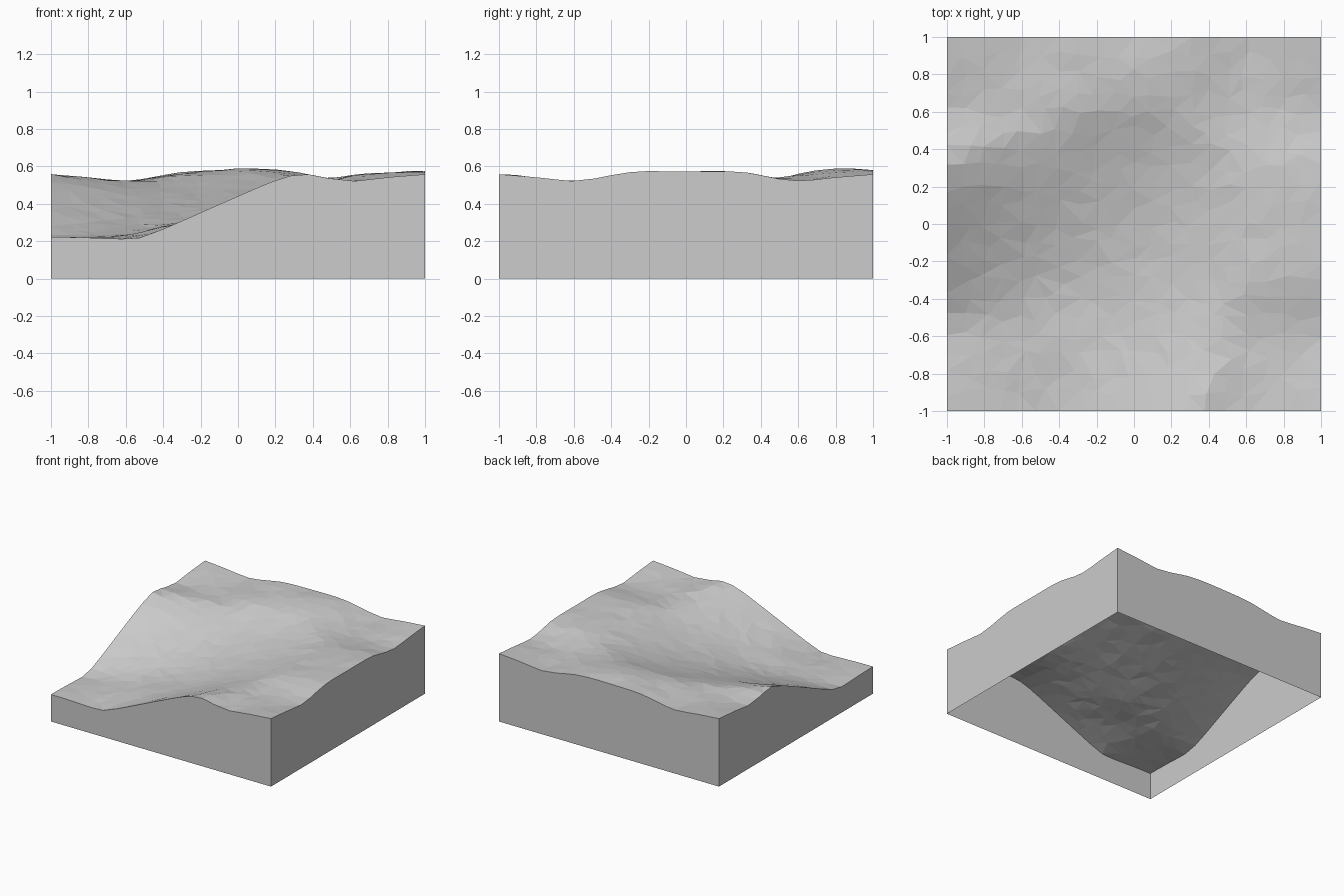
import bpy
import bmesh
import math
import random

random.seed(4)
cube = bpy.data.objects.get("Cube")
if cube:
    bpy.data.objects.remove(cube, do_unlink=True)

stone = bpy.data.materials.new("grey_stone")
stone.use_nodes = True
colour = (0.604, 0.604, 0.604, 1)
stone.diffuse_color = colour
stone.node_tree.nodes["Principled BSDF"].inputs["Base Color"].default_value = colour

# Rim profile shared by every high edge, mirrored about the middle
RIM = [(0, 0.573), (0.2, 0.575), (0.33, 0.567), (0.5, 0.533),
       (0.62, 0.521), (0.8, 0.542), (1, 0.558)]
CORNER = RIM[-1][1]
INNER = 0.535
LOW = 0.222


def rim(t):
    t = min(abs(t), 1)
    for (a, p), (b, q) in zip(RIM, RIM[1:]):
        if t <= b:
            return p + (q - p) * (t - a) / (b - a)
    return CORNER


def edge_weight(t):
    """1 on the border, fading to 0 further in."""
    w = max(0, 1 - (1 - min(abs(t), 1)) / 0.75)
    return w * w * (3 - 2 * w)


def bump(x, y, cx, cy, size):
    return math.exp(-((x - cx) ** 2 + (y - cy) ** 2) / size ** 2)


def height(x, y):
    """Gentle plateau that falls into a basin at the front corner."""
    wx, wy = edge_weight(x), edge_weight(y)
    plateau = INNER + wx * (rim(y) - INNER) + wy * (rim(x) - INNER)
    plateau -= wx * wy * (CORNER - INNER)
    plateau += 0.022 * bump(x, y, 0.05, 0.78, 0.2)
    # Squarish contours around the corner, with a crest that spreads inland
    u, v = max(x + 1, 0), max(y + 1, 0)
    spread = max(0, math.sin(2 * math.atan2(v, u)))
    radius = (u ** 4 + v ** 4) ** 0.25
    foot = 0.46
    crest = 1.345 + 0.36 * spread
    t = max(0, min(1, (radius - foot) / (crest - foot)))
    t += 0.25 * t * (1 - t) * (2 * t - 1)
    floor = LOW
    floor -= 0.01 * (bump(x, y, -0.6, -1, 0.18) + bump(x, y, -1, -0.6, 0.18))
    # Low spur running behind the front edge
    floor += 0.022 * bump(x, y, -0.42, -0.65, 0.2)
    return floor + (plateau - floor) * t


# Terrain surface: loosened grid of flat facets
N = 20
bm = bmesh.new()
bmesh.ops.create_grid(bm, x_segments=N, y_segments=N, size=1)
step = 2 / N
for v in bm.verts:
    inside_x, inside_y = abs(v.co.x) < 0.999, abs(v.co.y) < 0.999
    if inside_x:
        v.co.x += random.uniform(-0.3, 0.3) * step
    if inside_y:
        v.co.y += random.uniform(-0.3, 0.3) * step
    v.co.z = height(v.co.x, v.co.y)
    if inside_x and inside_y:
        v.co.z += random.uniform(-0.003, 0.003)
bmesh.ops.triangulate(bm, faces=bm.faces[:], quad_method='BEAUTY')

# Side walls: rim dropped straight to the ground, open underneath
border = [e for e in bm.edges if e.is_boundary]
skirt = bmesh.ops.extrude_edge_only(bm, edges=border)
for item in skirt["geom"]:
    if isinstance(item, bmesh.types.BMVert):
        item.co.z = 0
bmesh.ops.recalc_face_normals(bm, faces=bm.faces[:])
top = max(bm.faces, key=lambda f: abs(f.normal.z))
if top.normal.z < 0:
    bmesh.ops.reverse_faces(bm, faces=bm.faces[:])

mesh = bpy.data.meshes.new("terrain_block")
bm.to_mesh(mesh)
bm.free()
mesh.materials.append(stone)
block = bpy.data.objects.new("terrain_block", mesh)
bpy.context.collection.objects.link(block)
